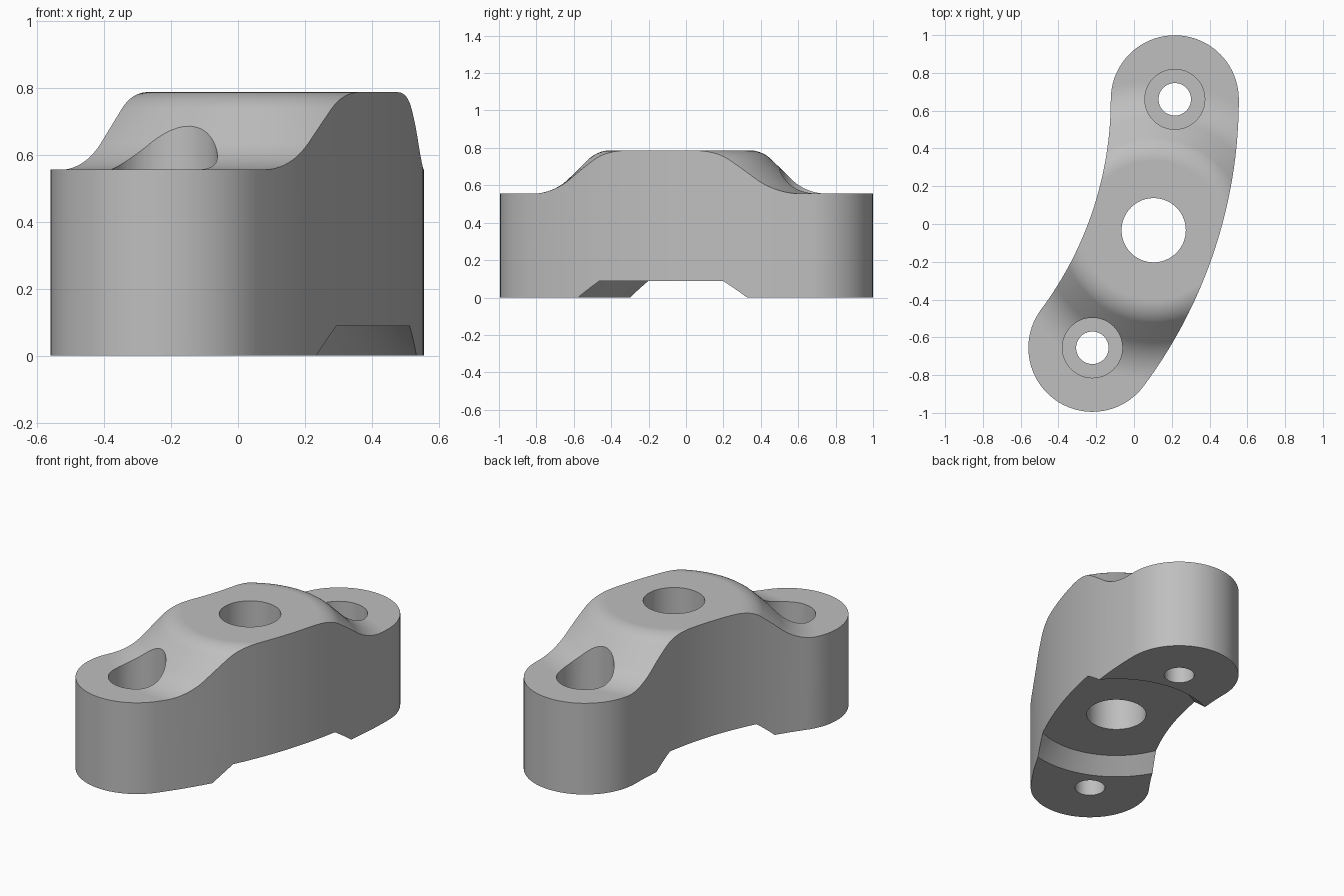
import bpy, bmesh, math
from math import sin, cos, radians, pi
from mathutils import Vector

if "Cube" in bpy.data.objects:
    bpy.data.objects.remove(bpy.data.objects["Cube"])

# Curved spine of the clamp: an arc about one centre, from angle 0 to END
CENTRE = Vector((-1.985, 0.66))
SPINE, HALF = 2.201, 0.339
END = radians(-36.7)
LOW, HIGH, NOTCH = 0.555, 0.787, 0.088


def spine_point(angle, radius=SPINE):
    return CENTRE + radius * Vector((cos(angle), sin(angle)))


def arc(centre, radius, start, stop, steps):
    return [Vector((centre[0] + radius * cos(start + (stop - start) * i / steps),
                    centre[1] + radius * sin(start + (stop - start) * i / steps)))
            for i in range(steps + 1)]


def make_object(name, bm):
    bmesh.ops.recalc_face_normals(bm, faces=bm.faces)
    mesh = bpy.data.meshes.new(name)
    bm.to_mesh(mesh)
    bm.free()
    obj = bpy.data.objects.new(name, mesh)
    bpy.context.collection.objects.link(obj)
    return obj


def prism(name, outline, bottom, top):
    bm = bmesh.new()
    face = bm.faces.new([bm.verts.new((p.x, p.y, bottom)) for p in outline])
    moved = bmesh.ops.extrude_face_region(bm, geom=[face])["geom"]
    bmesh.ops.translate(bm, vec=(0, 0, top - bottom),
                        verts=[v for v in moved if isinstance(v, bmesh.types.BMVert)])
    return make_object(name, bm)


def lathe(name, profile, centre, steps):
    bm = bmesh.new()
    rings = [[bm.verts.new((centre.x + r * cos(2 * pi * i / steps),
                            centre.y + r * sin(2 * pi * i / steps), z))
              for i in range(steps)] for r, z in profile]
    for k, ring in enumerate(rings):
        after = rings[(k + 1) % len(rings)]
        for i in range(steps):
            j = (i + 1) % steps
            bm.faces.new((ring[i], ring[j], after[j], after[i]))
    return make_object(name, bm)


def boolean(obj, helper, operation):
    helper.hide_render = True
    mod = obj.modifiers.new(operation.title(), 'BOOLEAN')
    mod.object, mod.operation, mod.solver = helper, operation, 'EXACT'


# Turned form: main bore, domed plateau with filleted flank, conical notch below
slope = radians(44)
crown = arc((0.37, HIGH - 0.17), 0.17, pi / 2, pi / 2 - slope, 10)
foot = arc((0.79, LOW + 0.28), 0.28, -pi / 2 - slope, -pi / 2, 12)
profile = [(0.17, NOTCH), (0.47, NOTCH), (0.56, 0), (1.5, 0), (1.5, LOW)]
profile += [tuple(p) for p in reversed(crown + foot)]
profile.append((0.17, HIGH))
body = lathe("clamp_body", profile, spine_point(END / 2), 96)

# Bent slot outline with round ends
top_end, low_end = spine_point(0), spine_point(END)
outline = arc(top_end, HALF, 0, pi, 40)
outline += arc(CENTRE, SPINE - HALF, 0, END, 32)[1:]
outline += arc(low_end, HALF, END + pi, END + 2 * pi, 40)[1:]
outline += arc(CENTRE, SPINE + HALF, END, 0, 32)[1:-1]
helpers = [prism("outline_helper", outline, -0.2, 1.1)]
boolean(body, helpers[0], 'INTERSECT')

# Counterbored screw hole at each end
for name, point in (("back", top_end), ("front", low_end)):
    for part, radius, bottom in (("screw_hole", 0.086, -0.3), ("counterbore", 0.159, 0.37)):
        cutter = prism(f"{name}_{part}", arc(point, radius, 0, 2 * pi, 48)[:-1], bottom, 1.2)
        helpers.append(cutter)
        boolean(body, cutter, 'DIFFERENCE')

# Bake the cuts and drop the helpers
graph = bpy.context.evaluated_depsgraph_get()
baked = bpy.data.meshes.new_from_object(body.evaluated_get(graph))
body.modifiers.clear()
body.data = baked
for helper in helpers:
    bpy.data.objects.remove(helper)

# Plain grey finish
grey = bpy.data.materials.new("plain_grey")
grey.use_nodes = True
colour = (0.52, 0.52, 0.52, 1)
grey.diffuse_color = colour
grey.node_tree.nodes["Principled BSDF"].inputs["Base Color"].default_value = colour
body.data.materials.clear()
body.data.materials.append(grey)

# Smooth curved walls, crisp rims
bpy.ops.object.select_all(action='DESELECT')
body.select_set(True)
bpy.context.view_layer.objects.active = body
bpy.ops.object.shade_smooth_by_angle(angle=radians(30))
weighted = body.modifiers.new("Weighted normals", 'WEIGHTED_NORMAL')
weighted.keep_sharp = True
